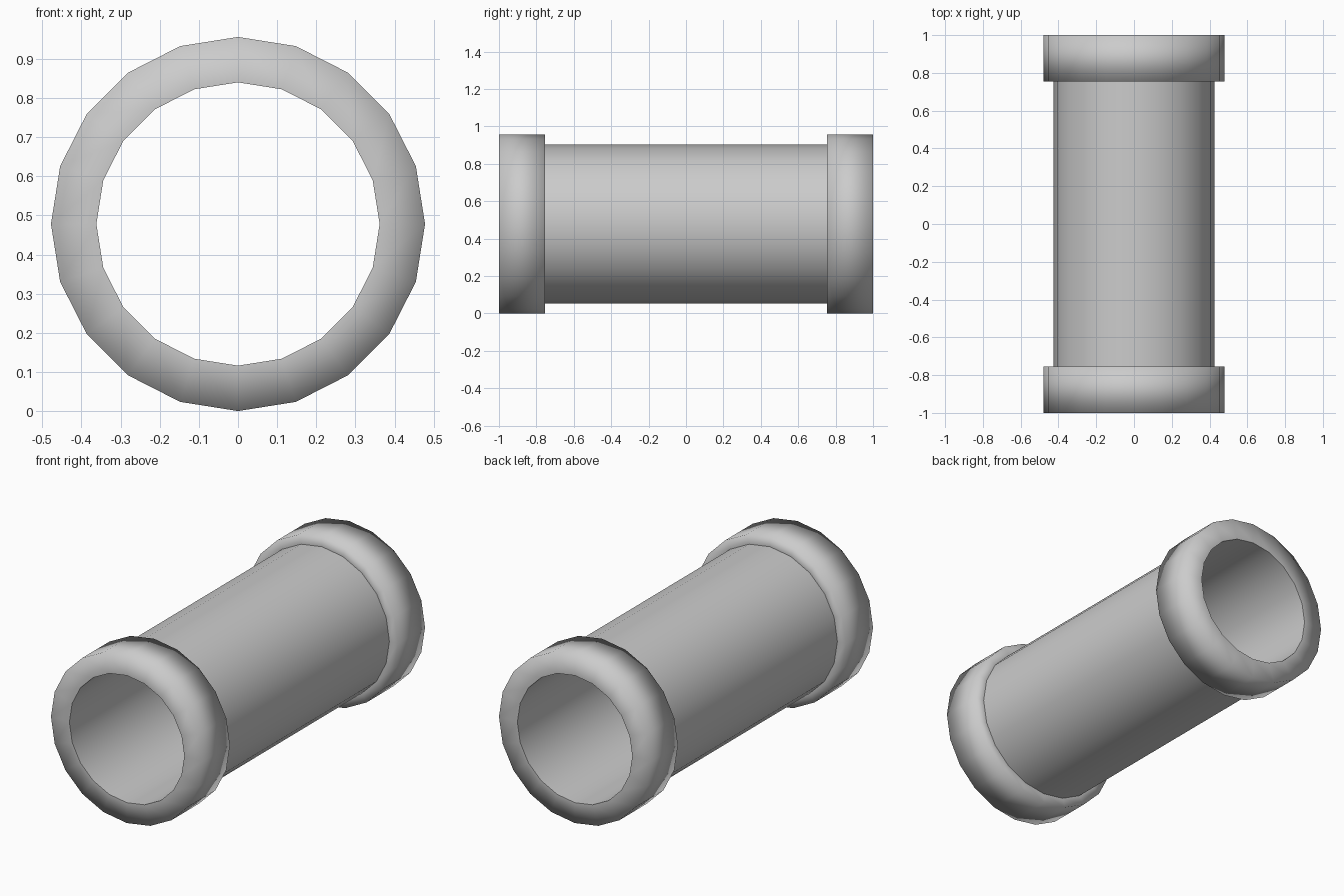
import bpy, bmesh, math

if "Cube" in bpy.data.objects:
    bpy.data.objects.remove(bpy.data.objects["Cube"])

SIDES = 20
CENTRE_Z = 0.478
BORE, BODY, COLLAR = 0.362, 0.425, 0.478   # radii
STEP = 0.755                               # where the collars start along y

# Closed profile (radius, y, crease): bore, end collar, body, end collar
half = [(BORE, 1.0, True), (COLLAR, 1.0, False),
        (COLLAR, STEP, False), (BODY, STEP, True)]
profile = half + [(r, -y, s) for r, y, s in reversed(half)]

bm = bmesh.new()

# One ring of vertices per profile point
rings = []
for r, y, _ in profile:
    ring = []
    for i in range(SIDES):
        a = 2 * math.pi * i / SIDES
        ring.append(bm.verts.new((r * math.sin(a), y, CENTRE_Z + r * math.cos(a))))
    rings.append(ring)

# Skin neighbouring rings, closing the loop through the bore
for k, ring in enumerate(rings):
    nxt = rings[(k + 1) % len(rings)]
    for i in range(SIDES):
        j = (i + 1) % SIDES
        bm.faces.new((ring[i], ring[j], nxt[j], nxt[i])).smooth = True

# Collars shade round as a whole; bore and body meet them at sharp edges
for ring, (_, _, crease) in zip(rings, profile):
    if crease:
        for i in range(SIDES):
            bm.edges.get((ring[i], ring[(i + 1) % SIDES])).smooth = False

bmesh.ops.recalc_face_normals(bm, faces=bm.faces)
mesh = bpy.data.meshes.new("collared_pipe")
bm.to_mesh(mesh)
bm.free()
pipe = bpy.data.objects.new("collared_pipe", mesh)
bpy.context.collection.objects.link(pipe)
